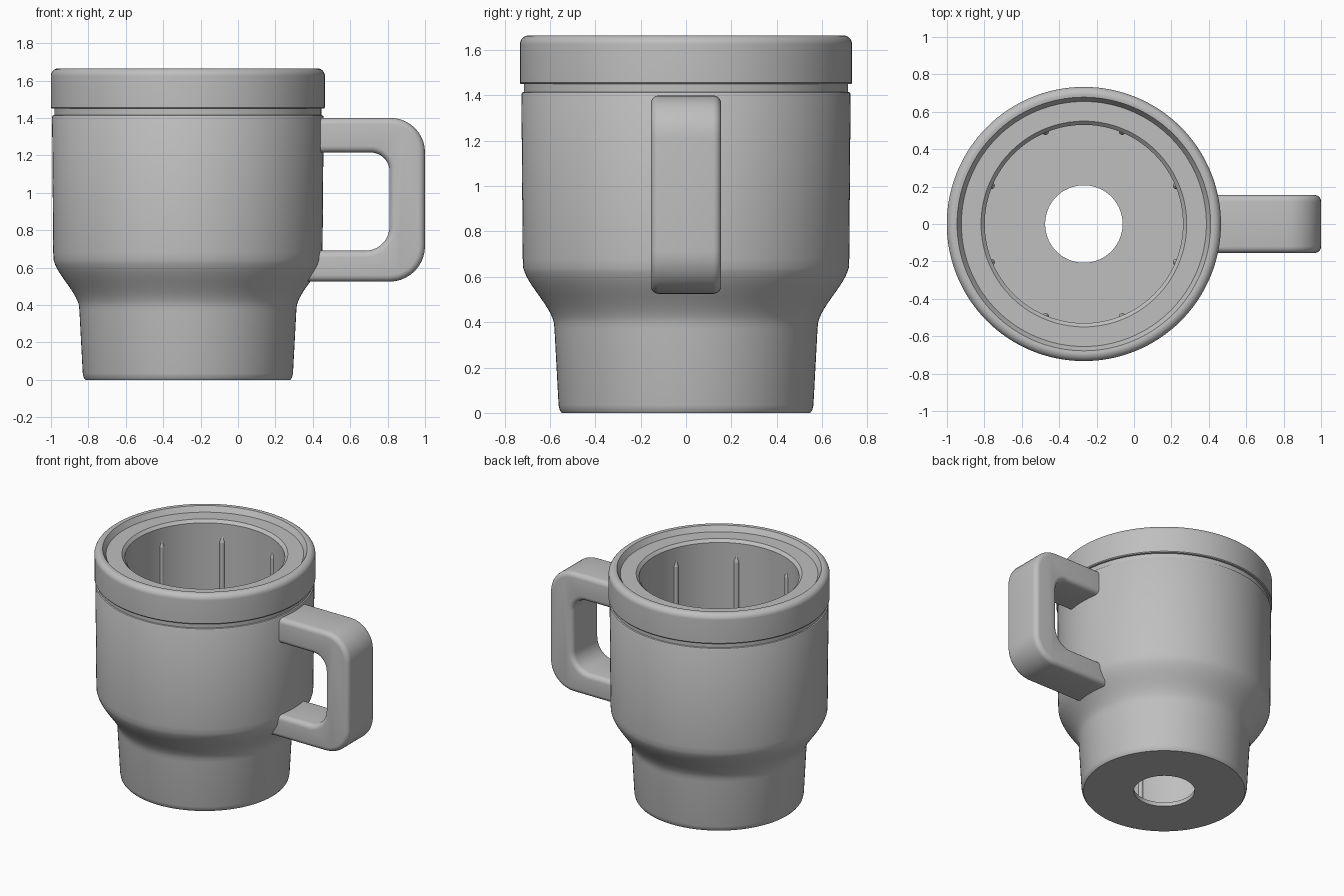
import bpy, bmesh, math

cube = bpy.data.objects.get("Cube")
if cube:
    bpy.data.objects.remove(cube, do_unlink=True)

AXIS = -0.268   # x position of the cup's axis
SIDES = 128

grey = bpy.data.materials.new("plain grey")
grey.use_nodes = True
grey.diffuse_color = (0.52, 0.52, 0.52, 1)
grey.node_tree.nodes["Principled BSDF"].inputs["Base Color"].default_value = grey.diffuse_color


def finish(name, bm, angle=30, bevel=0):
    """Turn a bmesh into a shaded object with the grey material."""
    mesh = bpy.data.meshes.new(name)
    bm.to_mesh(mesh)
    bm.free()
    mesh.materials.append(grey)
    obj = bpy.data.objects.new(name, mesh)
    bpy.context.collection.objects.link(obj)
    bpy.ops.object.select_all(action="DESELECT")
    obj.select_set(True)
    bpy.context.view_layer.objects.active = obj
    if bevel:
        mod = obj.modifiers.new("rounded edges", "BEVEL")
        mod.width, mod.segments = bevel, 5
        mod.limit_method, mod.angle_limit = "ANGLE", math.radians(50)
        bpy.ops.object.modifier_apply(modifier=mod.name)
    bpy.ops.object.shade_smooth_by_angle(angle=math.radians(angle))
    return obj


def arc(cx, cz, r, start, end, steps=10):
    """Points along an arc, angles in degrees."""
    out = []
    for i in range(steps + 1):
        a = math.radians(start + (end - start) * i / steps)
        out.append((cx + r * math.cos(a), cz + r * math.sin(a)))
    return out


def lathe(name, profile):
    """Revolve a (radius, height) profile around the cup's axis."""
    bm = bmesh.new()
    rings = []
    for r, z in profile:
        rings.append([bm.verts.new((AXIS + r * math.cos(math.tau * k / SIDES),
                                    r * math.sin(math.tau * k / SIDES), z))
                      for k in range(SIDES)])
    for a, b in zip(rings, rings[1:]):
        for k in range(SIDES):
            n = (k + 1) % SIDES
            bm.faces.new((a[k], a[n], b[n], b[k]))
    return finish(name, bm)


# Cup body: cavity, floor with hole, tapered base, curved shoulder, neck
shoulder = []
for i in range(13):
    t = i / 12
    ease = 0.55 * t * t * (3 - 2 * t) + 0.45 * t
    shoulder.append((0.583 + 0.135 * ease, 0.40 + 0.24 * t))
lathe("cup_body",
      [(0.53, 1.45), (0.53, 0.03), (0.207, 0.03), (0.207, 0), (0.548, 0),
       (0.557, 0.012), (0.562, 0.035), (0.580, 0.37)]
      + shoulder
      + [(0.720, 0.68), (0.726, 1.405), (0.722, 1.413), (0.714, 1.416), (0.714, 1.45)])

# Lid ring: rounded outer rim, recessed shelf, chamfered opening
lathe("lid_ring",
      [(0.714, 1.45), (0.728, 1.45), (0.733, 1.456)]
      + arc(0.692, 1.624, 0.041, 0, 90, 8)
      + [(0.678, 1.663), (0.655, 1.625), (0.55, 1.625), (0.53, 1.605), (0.53, 1.45)])

# Slim upright ribs inside the cavity, with pointed tops
bm = bmesh.new()
for k in range(8):
    a = math.tau * (k + 0.5) / 8
    x, y = AXIS + 0.535 * math.cos(a), 0.535 * math.sin(a)
    for z0, z1, top in ((0.01, 1.47, 0.018), (1.47, 1.51, 0.005)):
        part = bmesh.ops.create_cone(bm, cap_ends=True, segments=16, radius1=0.018,
                                     radius2=top, depth=z1 - z0)
        bmesh.ops.translate(bm, verts=part["verts"], vec=(x, y, (z0 + z1) / 2))
finish("cavity_ribs", bm, 40)

# Handle: C-shaped outline extruded across and rounded
outline = ([(0.33, 0.525)] + arc(0.81, 0.715, 0.19, -90, 0)
           + arc(0.815, 1.215, 0.185, 0, 90) + [(0.33, 1.40), (0.33, 1.215)]
           + arc(0.71, 1.115, 0.10, 90, 0) + arc(0.68, 0.82, 0.13, 0, -90)
           + [(0.33, 0.69)])
bm = bmesh.new()
face = bm.faces.new([bm.verts.new((x, -0.155, z)) for x, z in outline])
side = bmesh.ops.extrude_face_region(bm, geom=[face])["geom"]
bmesh.ops.translate(bm, vec=(0, 0.31, 0),
                    verts=[v for v in side if isinstance(v, bmesh.types.BMVert)])
bmesh.ops.recalc_face_normals(bm, faces=bm.faces)
finish("handle", bm, 30, bevel=0.035)
